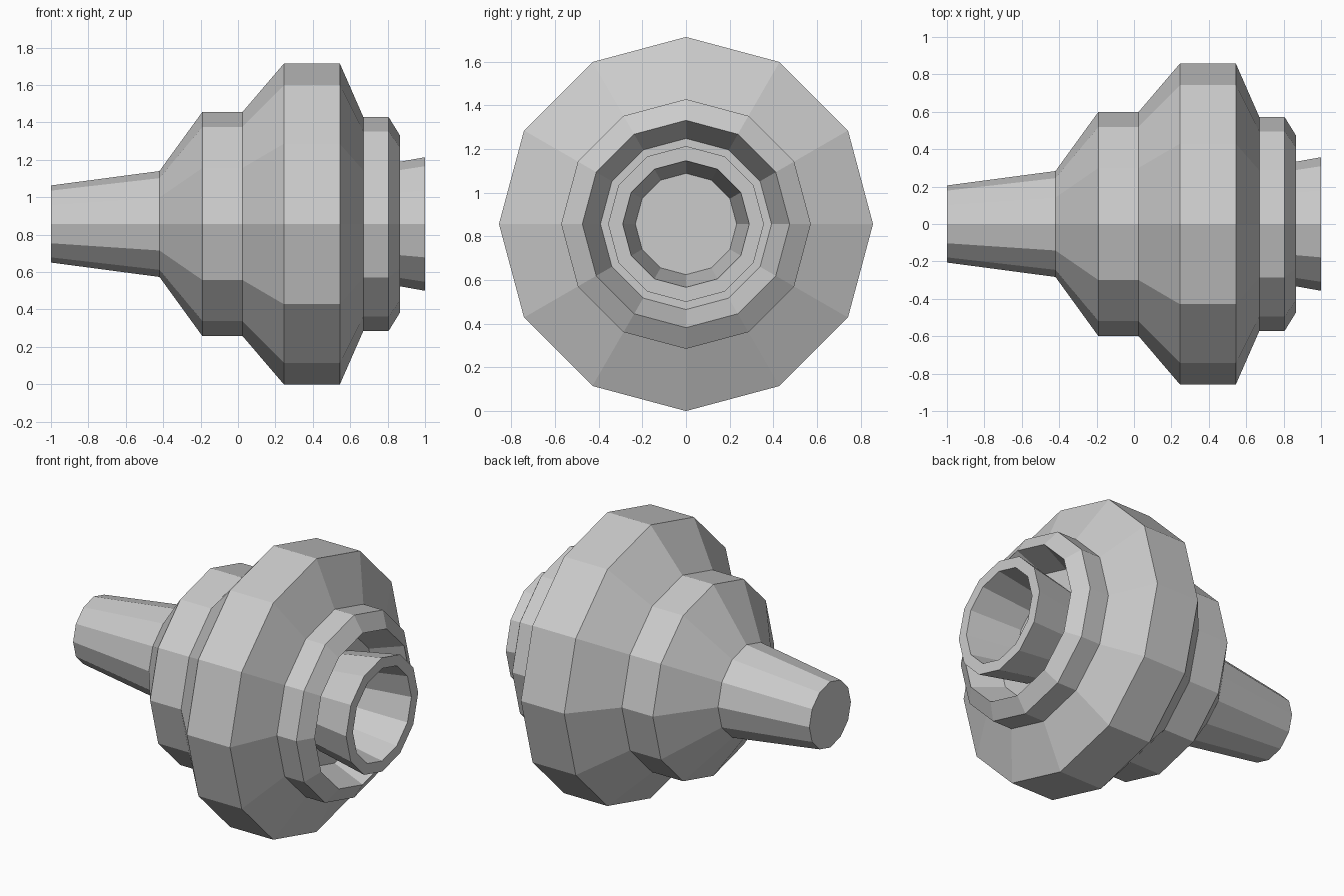
import bpy
import bmesh
from math import cos, sin, tau

SIDES = 12
AXIS_Z = 0.857

if "Cube" in bpy.data.objects:
    bpy.data.objects.remove(bpy.data.objects["Cube"], do_unlink=True)

grey = bpy.data.materials.new("plain_grey")
grey.use_nodes = True
colour = (0.6, 0.6, 0.6, 1)
grey.diffuse_color = colour
grey.node_tree.nodes["Principled BSDF"].inputs["Base Color"].default_value = colour


def lathe(name, profile, cap_start=False, cap_end=False):
    """Turn (x, radius) points around the long axis, leaving flat facets."""
    bm = bmesh.new()
    angles = [tau * i / SIDES for i in range(SIDES)]
    rings = [[bm.verts.new((x, r * cos(a), r * sin(a))) for a in angles]
             for x, r in profile]
    for a, b in zip(rings, rings[1:]):
        for i in range(SIDES):
            j = (i + 1) % SIDES
            bm.faces.new((a[i], a[j], b[j], b[i]))
    if cap_start:
        bm.faces.new(rings[0][::-1])
    if cap_end:
        bm.faces.new(rings[-1])
    mesh = bpy.data.meshes.new(name)
    bm.to_mesh(mesh)
    bm.free()
    mesh.materials.append(grey)
    obj = bpy.data.objects.new(name, mesh)
    obj.location.z = AXIS_Z
    bpy.context.collection.objects.link(obj)
    return obj


shaft_joint = (-0.42, 0.283)
socket_joint = (0.67, 0.298)

# Tapered shaft with a closed end
lathe("shaft", [(-1, 0.206), shaft_joint], cap_start=True)

# Stepped housing, ending in a sharp lip and a recess around the socket
lathe("housing", [
    shaft_joint, (-0.19, 0.6), (0.025, 0.6),
    (0.245, 0.857), (0.545, 0.857),
    (0.67, 0.572), (0.805, 0.572), (0.865, 0.475),
    (0.67, 0.392), socket_joint,
])

# Flared socket with a flat rim and a blind tapered bore
lathe("socket", [socket_joint, (1, 0.357), (1, 0.29), (0.67, 0.232)],
      cap_end=True)
